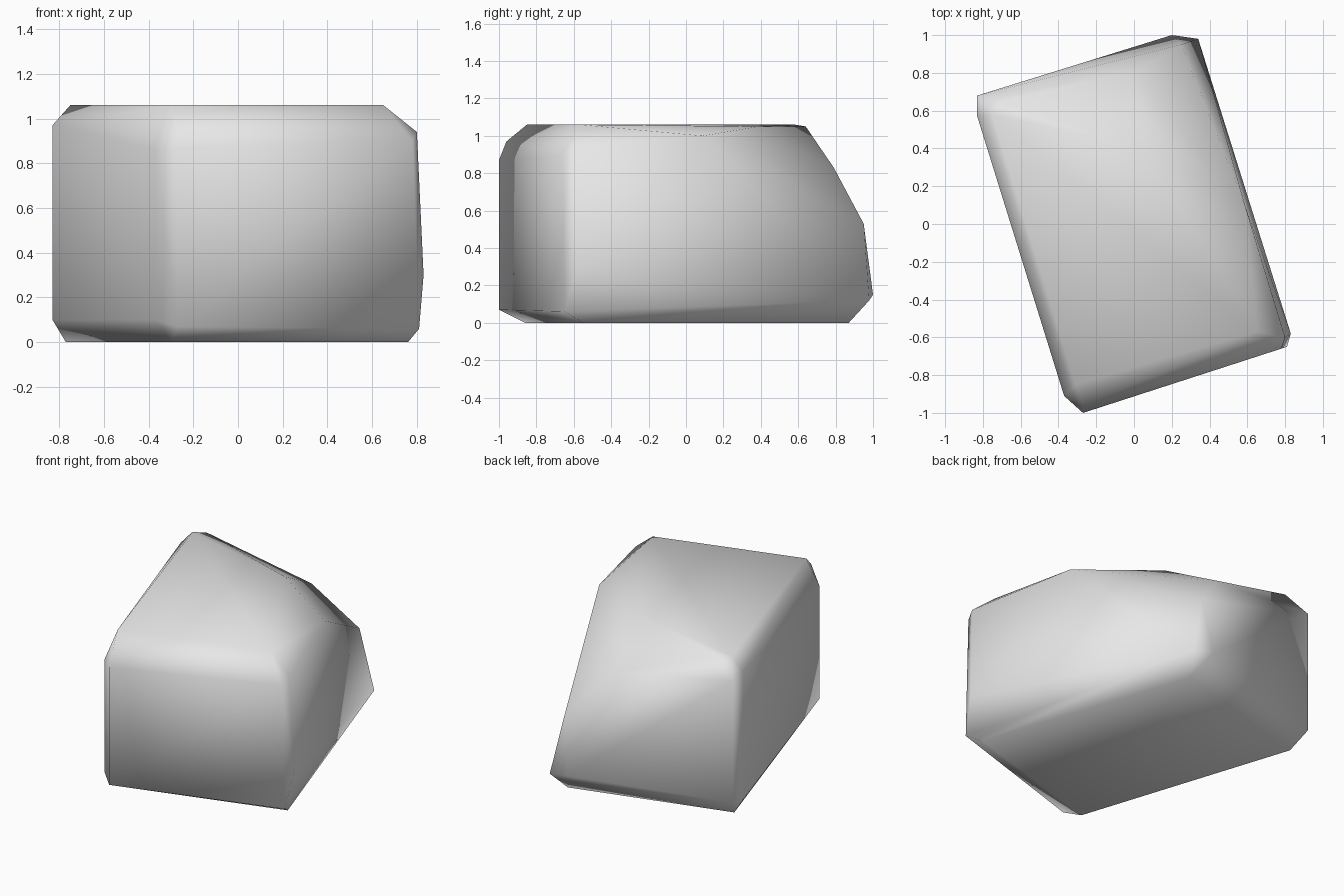
import bpy
import bmesh

# Remove the default cube only
default_cube = bpy.data.objects.get("Cube")
if default_cube:
    bpy.data.objects.remove(default_cube, do_unlink=True)


def make_material(name, colour):
    material = bpy.data.materials.new(name)
    material.use_nodes = True
    material.diffuse_color = colour
    shader = next(n for n in material.node_tree.nodes if n.type == "BSDF_PRINCIPLED")
    shader.inputs["Base Color"].default_value = colour
    return material


def make_hull(name, point_groups, material):
    """Wrap a closed convex skin around all points of the groups."""
    bm = bmesh.new()
    for group in point_groups:
        for point in group:
            bm.verts.new(point)
    result = bmesh.ops.convex_hull(bm, input=list(bm.verts))
    # Drop points that ended up inside the skin
    loose = [v for v in bm.verts if not v.link_faces]
    bmesh.ops.delete(bm, geom=loose, context="VERTS")
    bmesh.ops.recalc_face_normals(bm, faces=list(bm.faces))
    for face in bm.faces:
        face.smooth = True
    mesh = bpy.data.meshes.new(name)
    bm.to_mesh(mesh)
    bm.free()
    mesh.materials.append(material)
    rock = bpy.data.objects.new(name, mesh)
    bpy.context.collection.objects.link(rock)
    return rock


# Flat underside
underside = [(-.3, -.86, 0), (.76, -.55, 0), (.28, .87, 0), (-.77, .58, 0)]

# Blunt lower corners, two points each
lower_corners = [
    (-.37, -.91, .1), (-.27, -1, .07),
    (.81, -.65, .06), (.83, -.58, .3),
    (.34, .98, .12), (.2, 1, .15),
    (-.83, .68, .12), (-.83, .57, .1),
]

# Blunt upper corners, missing where the back left corner is broken off
upper_corners = [
    (-.37, -.91, .86), (-.27, -1, .87), (-.27, -.96, .97),
    (.78, -.66, .9), (.8, -.6, .94),
    (-.83, .68, .95), (-.83, .57, .97),
]

# Flat top
top = [(-.31, -.85, 1.06), (.65, -.57, 1.06), (-.75, .58, 1.06), (-.68, .64, 1.05)]

# Slanted break at the back left corner
broken_corner = [(.08, .39, 1.05), (.59, .09, 1), (0, .79, .83), (.25, .95, .53)]

stone_grey = make_material("stone_grey", (.8, .8, .8, 1))
make_hull("rock", [underside, lower_corners, upper_corners, top, broken_corner], stone_grey)
